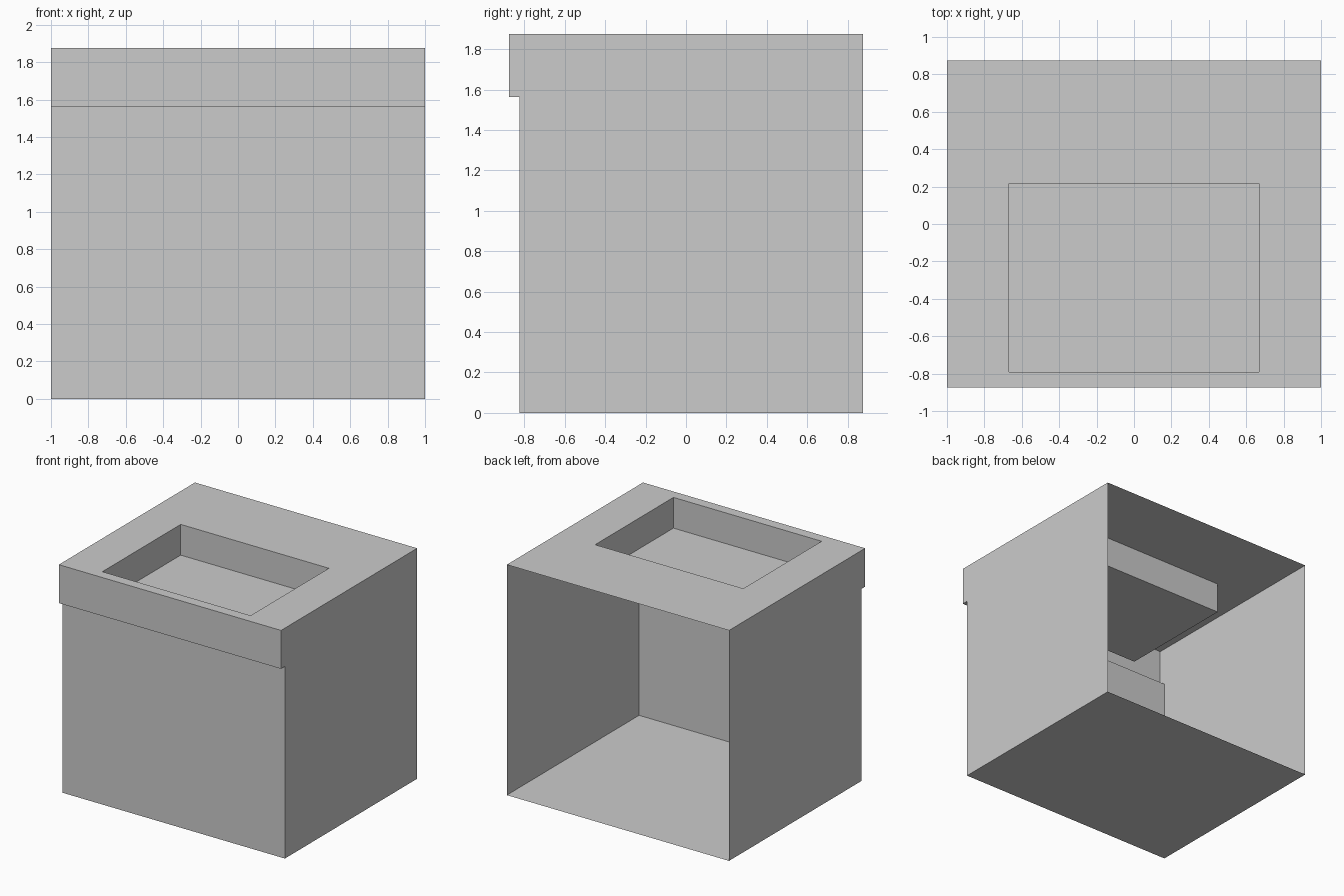
import bpy, bmesh

if "Cube" in bpy.data.objects:
    bpy.data.objects.remove(bpy.data.objects["Cube"])

# Overall sizes
W, BACK, LIP, FRONT = 1.0, 0.875, -0.875, -0.825
TOP, LIP_Z, BASIN_Z = 1.875, 1.5625, 1.625
BX, BY0, BY1 = 0.667, -0.791, 0.216

grey = bpy.data.materials.new("light_grey")
grey.diffuse_color = (0.6, 0.6, 0.6, 1)
grey.use_nodes = True
grey.node_tree.nodes["Principled BSDF"].inputs["Base Color"].default_value = grey.diffuse_color


def sheet_object(name, faces):
    """Thin-sheet object from polygons, with shared corners welded."""
    bm = bmesh.new()
    for pts in faces:
        bm.faces.new([bm.verts.new(p) for p in pts])
    bmesh.ops.remove_doubles(bm, verts=bm.verts, dist=1e-5)
    me = bpy.data.meshes.new(name)
    bm.to_mesh(me)
    bm.free()
    me.materials.append(grey)
    ob = bpy.data.objects.new(name, me)
    bpy.context.collection.objects.link(ob)
    return ob


def rect(x, y0, y1, z):
    """Corners of a level rectangle, counter-clockwise from above."""
    return [(-x, y0, z), (x, y0, z), (x, y1, z), (-x, y1, z)]


def ring(a, b):
    """Four quads joining two rectangles."""
    return [[a[i], a[(i + 1) % 4], b[(i + 1) % 4], b[i]] for i in range(4)]


# Cabinet: side profile from back bottom to front top, open at the back
profile = [(BACK, 0), (FRONT, 0), (FRONT, LIP_Z), (LIP, LIP_Z), (LIP, TOP)]
shell = [[(-W, *p), (W, *p), (W, *q), (-W, *q)][::-1]
         for p, q in zip(profile, profile[1:])]
shell = [f[::-1] for f in shell]
sheet_object("cabinet_floor", shell[:1])
sheet_object("cabinet_front_and_lip", shell[1:])

# Side panels follow the whole profile
outline = profile + [(BACK, TOP)]
sheet_object("right_side", [[(W, *p) for p in outline[::-1]]])
sheet_object("left_side", [[(-W, *p) for p in outline]])

# Counter top with the basin opening
rim = rect(BX, BY0, BY1, TOP)
sheet_object("counter_top", ring(rect(W, LIP, BACK, TOP), rim))

# Sunken basin
base = rect(BX, BY0, BY1, BASIN_Z)
sheet_object("basin", ring(rim, base) + [base])
